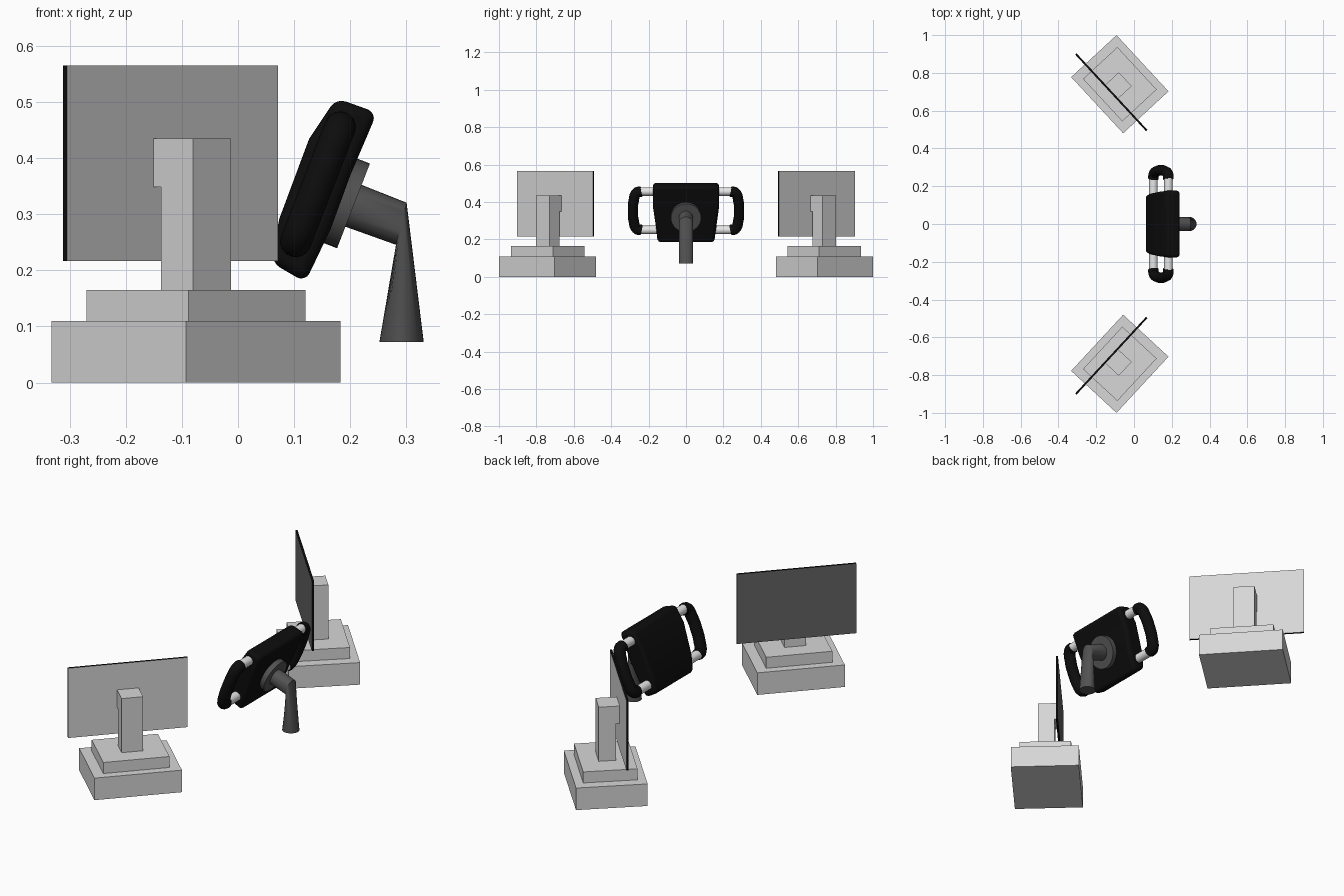
import bpy, bmesh, math
from mathutils import Matrix, Vector

cube = bpy.data.objects.get("Cube")
if cube:
    bpy.data.objects.remove(cube)


def material(name, value):
    m = bpy.data.materials.new(name)
    m.use_nodes = True
    colour = (value, value, value, 1)
    m.diffuse_color = colour
    m.node_tree.nodes["Principled BSDF"].inputs["Base Color"].default_value = colour
    return m


LIGHT = material("light_grey_casing", 0.68)
SCREEN = material("dark_screen", 0.13)
BLACK = material("black_rubber", 0.004)
METAL = material("pale_metal", 0.8)
COLUMN = material("dark_grey_column", 0.085)


def finish(name, bm, mats, frame=Matrix(), smooth=False):
    bmesh.ops.recalc_face_normals(bm, faces=bm.faces)
    mesh = bpy.data.meshes.new(name)
    bm.to_mesh(mesh)
    bm.free()
    for m in mats:
        mesh.materials.append(m)
    ob = bpy.data.objects.new(name, mesh)
    bpy.context.collection.objects.link(ob)
    ob.matrix_world = frame
    if smooth:
        bpy.ops.object.select_all(action="DESELECT")
        ob.select_set(True)
        bpy.context.view_layer.objects.active = ob
        bpy.ops.object.shade_smooth_by_angle(angle=math.radians(40))
    return ob


def box_mesh(size, centre):
    bm = bmesh.new()
    bmesh.ops.create_cube(bm, size=1, matrix=Matrix.Translation(centre) @ Matrix.Diagonal((*size, 1)))
    return bm


def cylinder(name, radius, depth, frame, mat):
    bm = bmesh.new()
    bmesh.ops.create_cone(bm, cap_ends=True, segments=32, radius1=radius, radius2=radius, depth=depth)
    return finish(name, bm, [mat], frame, True)


# Two monitors on stepped stands, turned towards the seat
def monitor(side, y, angle):
    frame = Matrix.Translation((-0.075, y, 0)) @ Matrix.Rotation(math.radians(angle), 4, "Z")
    parts = {
        "stand_base": ((0.405, 0.327, 0.11), (0, 0, 0.055)),
        "stand_step": ((0.306, 0.248, 0.055), (0, 0, 0.1375)),
        "stand_post": ((0.1, 0.078, 0.27), (0, 0, 0.3)),
        "screen_mount": ((0.1, 0.024, 0.087), (0, 0.048, 0.3915)),
    }
    for name, (size, centre) in parts.items():
        finish(f"{side}_{name}", box_mesh(size, centre), [LIGHT], frame)
    # Panel: pale back, dark display, black rim
    bm = box_mesh((0.553, 0.01, 0.348), (0, 0.062, 0.391))
    bm.normal_update()
    for f in bm.faces:
        f.material_index = 1 if f.normal.y > 0.5 else 0 if f.normal.y < -0.5 else 2
    finish(f"{side}_screen", bm, [LIGHT, SCREEN, BLACK], frame)


monitor("front", -0.74, 47.2)
monitor("back", 0.74, 132.8)

# Wheel frame: local -x faces the driver, z runs up the wheel
WHEEL = Matrix.Translation((0.15, 0, 0.345)) @ Matrix.Rotation(math.radians(21.2), 4, "Y")

# Padded wheel body: side profile drawn across, narrower at the bottom
profile = [(-0.035, 0.16), (-0.054, 0.075), (-0.052, -0.078), (-0.037, -0.155),
           (0.032, -0.166), (0.04, -0.06), (0.038, 0.04), (0.042, 0.162)]
bm = bmesh.new()
rows = []
for s in (-1, 1):
    rows.append([bm.verts.new((x, s * (0.168 + 0.1 * z if z < 0 else 0.177), z)) for x, z in profile])
    bm.faces.new(rows[-1])
for i in range(len(profile)):
    j = (i + 1) % len(profile)
    bm.faces.new((rows[0][i], rows[0][j], rows[1][j], rows[1][i]))
body = finish("wheel_body", bm, [BLACK], WHEEL, True)
bevel = body.modifiers.new("rounding", "BEVEL")
bevel.width = 0.018
bevel.segments = 4
bevel.angle_limit = math.radians(30)

# Hand grips and the metal rods that hold them
for s, side in ((1, "back"), (-1, "front")):
    for z, level in ((0.115, "upper"), (-0.105, "lower")):
        frame = WHEEL @ Matrix.Translation((-0.01, s * 0.2, z)) @ Matrix.Rotation(math.pi / 2, 4, "X")
        cylinder(f"{side}_{level}_rod", 0.0225, 0.12, frame, METAL)
    curve = bpy.data.curves.new(f"{side}_grip", "CURVE")
    curve.dimensions = "3D"
    curve.bevel_depth = 0.028
    curve.bevel_resolution = 5
    curve.use_fill_caps = True
    path = [(0.238, 0.115), (0.262, 0.11), (0.28, 0.06), (0.284, 0.005),
            (0.28, -0.05), (0.262, -0.1), (0.238, -0.105)]
    spline = curve.splines.new("BEZIER")
    spline.bezier_points.add(len(path) - 1)
    for p, (y, z) in zip(spline.bezier_points, path):
        p.co = (-0.01, s * y, z)
        p.handle_left_type = p.handle_right_type = "AUTO"
    curve.materials.append(BLACK)
    grip = bpy.data.objects.new(f"{side}_grip", curve)
    bpy.context.collection.objects.link(grip)
    grip.matrix_world = WHEEL

# Round hub plate behind the wheel
cylinder("hub_plate", 0.081, 0.03,
         WHEEL @ Matrix.Translation((0.048, 0, -0.008)) @ Matrix.Rotation(math.pi / 2, 4, "Y"), COLUMN)

# Steering column: tube with a mitred elbow, flaring down to its foot
rings = [((0.203, 0.316), (0.0145, 0.0373)),
         ((0.291, 0.283), (0.0095, 0.0375)),
         ((0.2915, 0.072), (-0.0395, 0))]
bm = bmesh.new()
loops = []
for (cx, cz), (ax, az) in rings:
    loop = []
    for k in range(32):
        a = math.tau * k / 32
        loop.append(bm.verts.new(Vector((cx, 0.038 * math.sin(a), cz)) + Vector((ax, 0, az)) * math.cos(a)))
    loops.append(loop)
# The foot ring is turned so its outer side meets the outside of the elbow
loops[2] = [loops[2][(16 - k) % 32] for k in range(32)]
for a, b in zip(loops, loops[1:]):
    for k in range(32):
        n = (k + 1) % 32
        bm.faces.new((a[k], a[n], b[n], b[k]))
bm.faces.new(loops[0])
bm.faces.new(loops[2])
finish("steering_column", bm, [COLUMN], smooth=True)
